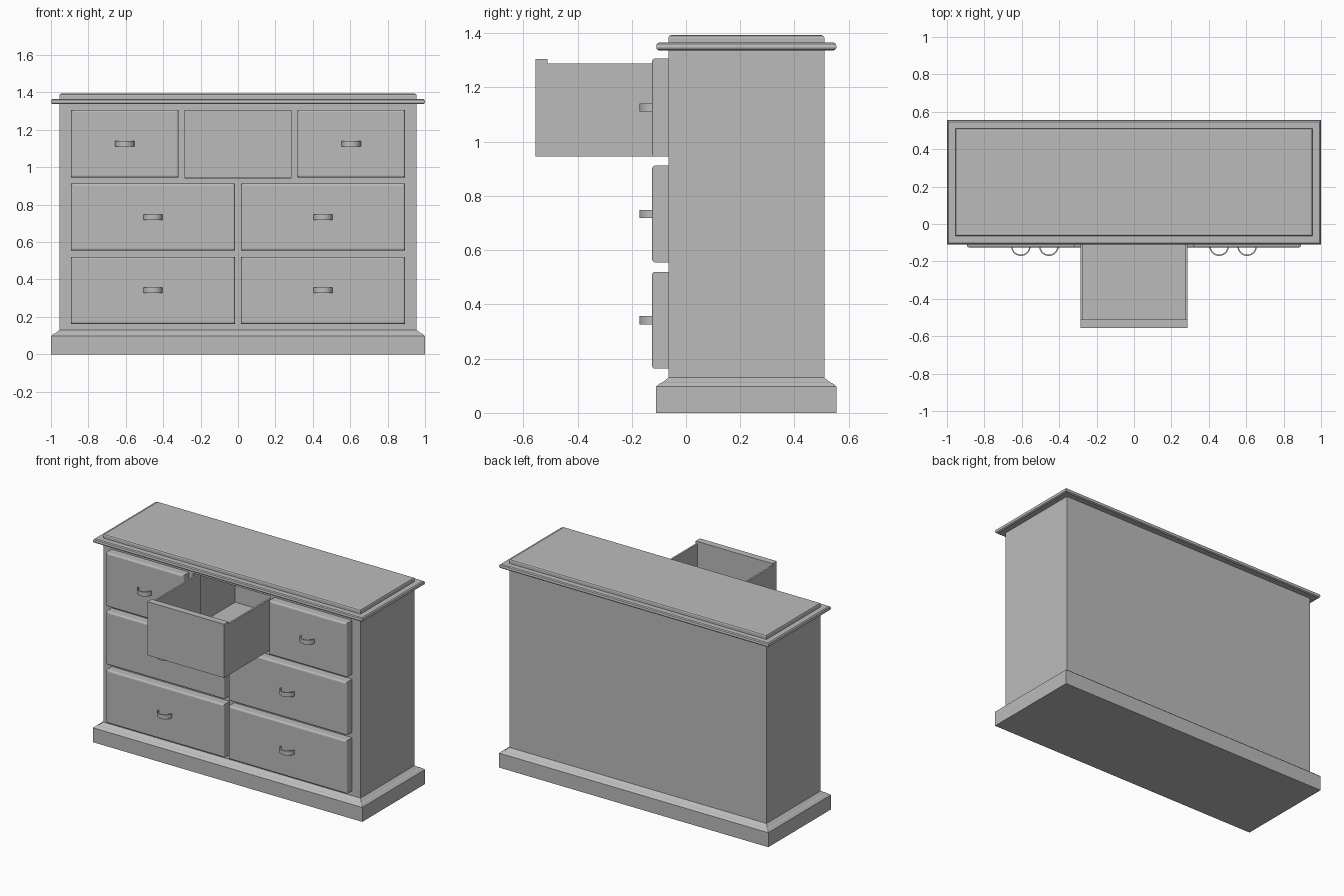
import bpy, bmesh, math

if "Cube" in bpy.data.objects:
    bpy.data.objects.remove(bpy.data.objects["Cube"])

grey = bpy.data.materials.new("plain grey")
grey.use_nodes = True
COLOUR = (0.5, 0.5, 0.5, 1)
grey.diffuse_color = COLOUR
grey.node_tree.nodes["Principled BSDF"].inputs["Base Color"].default_value = COLOUR

# Cabinet footprint and key depths
HALF, BACK, FRONT = 0.955, 0.51, -0.065
FACE = -0.125


def finish(name, bm):
    bmesh.ops.recalc_face_normals(bm, faces=bm.faces)
    mesh = bpy.data.meshes.new(name)
    bm.to_mesh(mesh)
    bm.free()
    mesh.materials.append(grey)
    obj = bpy.data.objects.new(name, mesh)
    bpy.context.collection.objects.link(obj)
    return obj


def add_box(bm, x0, x1, y0, y1, z0, z1):
    verts = bmesh.ops.create_cube(bm, size=1)["verts"]
    for v in verts:
        v.co.x = x1 if v.co.x > 0 else x0
        v.co.y = y1 if v.co.y > 0 else y0
        v.co.z = z1 if v.co.z > 0 else z0


def box(name, *bounds):
    bm = bmesh.new()
    add_box(bm, *bounds)
    return finish(name, bm)


def moulding(name, profile):
    """Stack of rectangles, each the footprint grown by an outset at a height."""
    bm = bmesh.new()
    rings = []
    for o, z in profile:
        x, y0, y1 = HALF + o, FRONT - o, BACK + o
        rings.append([bm.verts.new(p) for p in
                      ((-x, y0, z), (x, y0, z), (x, y1, z), (-x, y1, z))])
    for a, b in zip(rings, rings[1:]):
        for i in range(4):
            j = (i + 1) % 4
            bm.faces.new((a[i], a[j], b[j], b[i]))
    bm.faces.new(rings[0])
    bm.faces.new(rings[-1])
    return finish(name, bm)


def drawer_front(name, x0, x1, z0, z1):
    bm = bmesh.new()
    add_box(bm, x0, x1, FACE, FRONT, z0, z1)
    rim = [e for e in bm.edges if all(v.co.y < FACE + 0.001 for v in e.verts)]
    bmesh.ops.bevel(bm, geom=rim, offset=0.011, segments=3, profile=0.5,
                    affect='EDGES')
    return finish(name, bm)


def handle(name, cx, cz):
    """Half-round strap standing out from the drawer front."""
    bm = bmesh.new()
    steps, sections = 14, []
    for i in range(steps + 1):
        a = math.pi * i / steps
        ring = []
        for r, h in ((0.052, -0.015), (0.052, 0.015), (0.045, 0.015), (0.045, -0.015)):
            ring.append(bm.verts.new((cx - r * math.cos(a),
                                      FACE + 0.006 - r * math.sin(a), cz + h)))
        sections.append(ring)
    for a, b in zip(sections, sections[1:]):
        for i in range(4):
            j = (i + 1) % 4
            bm.faces.new((a[i], a[j], b[j], b[i]))
    bm.faces.new(sections[0])
    bm.faces.new(sections[-1])
    obj = finish(name, bm)
    bpy.ops.object.select_all(action='DESELECT')
    obj.select_set(True)
    bpy.context.view_layer.objects.active = obj
    bpy.ops.object.shade_smooth_by_angle(angle=math.radians(35))


# Plinth and cabinet top
moulding("plinth", [(0.045, 0), (0.045, 0.097), (0.03, 0.11), (0.022, 0.112), (0, 0.13)])
moulding("cabinet_top", [(0, 1.337), (0.036, 1.337), (0.043, 1.342), (0.045, 1.35),
                         (0.043, 1.36), (0.036, 1.365), (0, 1.365), (0, 1.383),
                         (-0.003, 1.39), (-0.01, 1.393)])

# Cabinet body with the empty compartment behind the open drawer
body = box("cabinet_body", -HALF, HALF, FRONT, BACK, 0.05, 1.35)
cutter = box("compartment_cutter", -0.287, 0.287, FRONT - 0.1, 0.38, 0.943, 1.307)
cutter.hide_render = True
cut = body.modifiers.new("compartment", 'BOOLEAN')
cut.operation = 'DIFFERENCE'
cut.solver = 'EXACT'
cut.object = cutter
bpy.context.view_layer.objects.active = body
bpy.ops.object.modifier_apply(modifier=cut.name)
bpy.data.objects.remove(cutter)

# Closed drawers, mirrored left and right: inner x, bottom z, top z
rows = {"upper": (0.317, 0.945, 1.307),
        "middle": (0.017, 0.555, 0.912),
        "lower": (0.017, 0.163, 0.52)}
OUTER = 0.893
for row, (inner, z0, z1) in rows.items():
    for side, s in (("left", 1), ("right", -1)):
        x0, x1 = sorted((s * inner, s * OUTER))
        drawer_front(f"{row}_{side}_drawer_front", x0, x1, z0, z1)
        handle(f"{row}_{side}_handle", (x0 + x1) / 2, (z0 + z1) / 2)

# Open centre drawer
W, BOTTOM, OUT, END = 0.285, 0.945, -0.555, 0.0
box("open_drawer_front", -W, W, OUT, OUT + 0.045, BOTTOM, 1.305)
for side, s in (("left", 1), ("right", -1)):
    x0, x1 = sorted((s * (W - 0.012), s * W))
    box(f"open_drawer_{side}_side", x0, x1, OUT + 0.045, END, BOTTOM, 1.288)
box("open_drawer_floor", -W + 0.012, W - 0.012, OUT + 0.045, END, BOTTOM, BOTTOM + 0.012)
